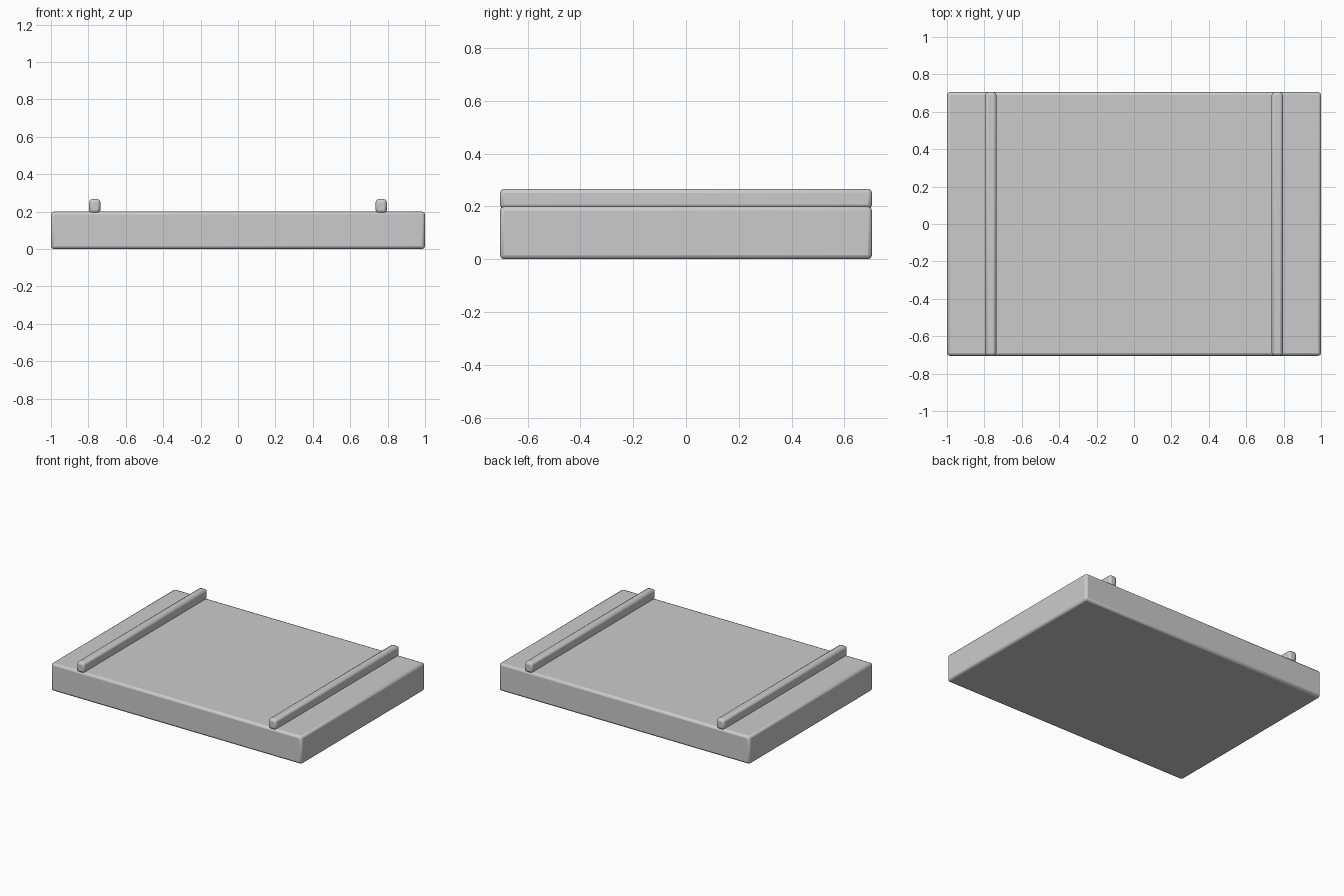
import bpy

if "Cube" in bpy.data.objects:
    bpy.data.objects.remove(bpy.data.objects["Cube"])


def rounded_box(name, size, centre, radius, segments):
    bpy.ops.mesh.primitive_cube_add(size=1, location=centre)
    ob = bpy.context.object
    ob.name = name
    ob.scale = size
    bpy.ops.object.transform_apply(location=False, rotation=False, scale=True)
    bevel = ob.modifiers.new("rounded_edges", "BEVEL")
    bevel.width = radius
    bevel.segments = segments
    bpy.ops.object.shade_smooth_by_angle()
    return ob


# Thick slab
rounded_box("slab", (2.0, 1.41, 0.2), (0, 0, 0.1), 0.016, 2)

# Two raised rails running front to back
for side, x in (("left", -0.766), ("right", 0.766)):
    rounded_box(side + "_rail", (0.06, 1.41, 0.075), (x, 0, 0.229), 0.016, 2)
